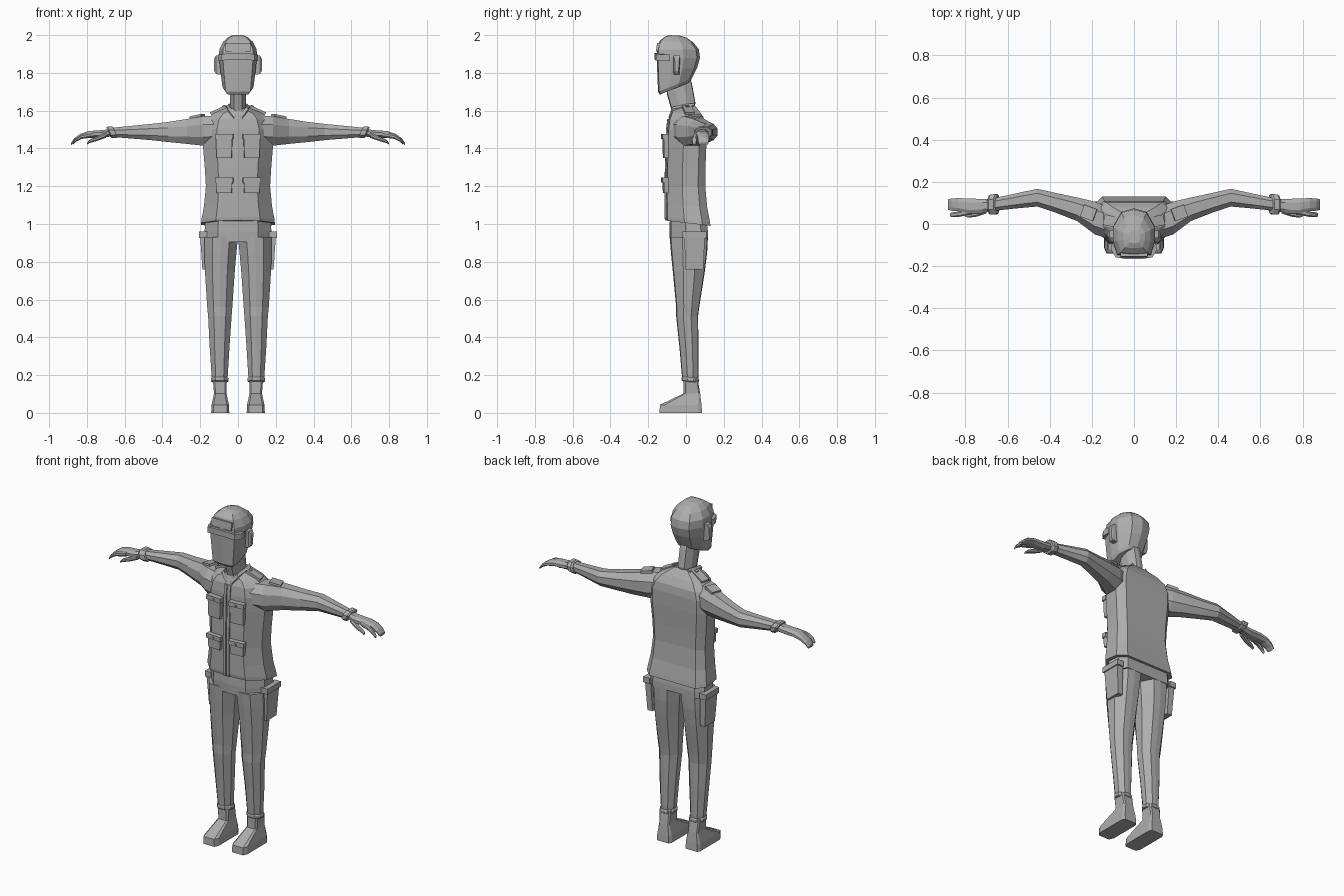
import bpy, bmesh, math
from mathutils import Matrix, Vector, Euler

grey = bpy.data.materials.new("plain_grey")
grey.diffuse_color = (0.42, 0.42, 0.42, 1)

# half outlines: (share of half width, share of depth from front to back)
BODY = [(0, 0), (.6, .04), (1, .42), (1, .82), (.78, 1), (0, 1)]
HEAD = [(0, 0), (.8, .03), (1, .33), (1, .62), (.6, .93), (0, 1)]
LIMB = [(0, 0), (.5, .03), (1, .33), (1, .68), (.5, .98), (0, 1)]
SHOE = [(0, 0), (.75, 0), (1, .12), (1, .92), (.8, 1), (0, 1)]


def finish(name, bm, mirror):
    bmesh.ops.recalc_face_normals(bm, faces=bm.faces)
    me = bpy.data.meshes.new(name)
    bm.to_mesh(me)
    bm.free()
    me.materials.append(grey)
    ob = bpy.data.objects.new(name, me)
    bpy.context.collection.objects.link(ob)
    if mirror:
        mod = ob.modifiers.new("mirror", 'MIRROR')
        mod.use_mirror_merge = False
    return ob


def loft(name, rings, mirror=False):
    bm = bmesh.new()
    vs = [[bm.verts.new(p) for p in r] for r in rings]
    n = len(vs[0])
    for a, b in zip(vs, vs[1:]):
        for i in range(n):
            j = (i + 1) % n
            bm.faces.new((a[i], a[j], b[j], b[i]))
    bm.faces.new(vs[0][::-1])
    bm.faces.new(vs[-1])
    return finish(name, bm, mirror)


def level(prof, zf, zb, w, f, b, cx=0):
    """Closed outline of half width w from y=f to y=b, tilted from zf to zb."""
    half = [(u * w, f + v * (b - f), zf + v * (zb - zf)) for u, v in prof]
    other = [(-x, y, z) for x, y, z in half[-2:0:-1]]
    return [(cx + x, y, z) for x, y, z in half + other]


def slice_x(x, cy, cz, hy, hz, lean=0):
    """Eight-sided cross-section of an arm at x."""
    pts = [(1, .42), (.5, 1), (-.5, 1), (-1, .42), (-1, -.42), (-.5, -1), (.5, -1), (1, -.42)]
    return [(x + lean * v, cy + u * hy, cz + v * hz) for u, v in pts]


def box(name, loc, size, rot=(0, 0, 0), taper=1, mirror=True):
    """Block whose bottom may be narrowed by taper."""
    bm = bmesh.new()
    bmesh.ops.create_cube(bm, size=1)
    for v in bm.verts:
        if v.co.z < 0:
            v.co.x *= taper
            v.co.y *= taper
    m = Matrix.Translation(loc) @ Euler(rot).to_matrix().to_4x4() @ Matrix.Diagonal((*size, 1))
    bm.transform(m)
    return finish(name, bm, mirror)


# head: front z, back z, half width, front y, back y
loft("head", [level(HEAD, *r) for r in [
    (1.685, 1.75, .07, -.138, .02), (1.70, 1.77, .082, -.148, .03),
    (1.80, 1.83, .093, -.152, .06), (1.88, 1.88, .10, -.155, .074),
    (1.925, 1.925, .099, -.153, .068), (1.968, 1.96, .078, -.14, .04),
    (1.99, 1.985, .052, -.115, .005), (2.0, 1.997, .028, -.09, -.03)]])

# band with a raised middle across the forehead
loft("forehead_band", [
    [(x, y, z - .017), (x, y + .04, z - .017), (x, y + .04, z + .017), (x, y, z + .017)]
    for x, y, z in [(-.107, -.125, 1.88), (-.088, -.158, 1.882), (-.04, -.166, 1.888),
                    (.04, -.166, 1.888), (.088, -.158, 1.882), (.107, -.125, 1.88)]])
box("brow_plate", (0, -.148, 1.935), (.13, .016, .045), (-.12, 0, 0), mirror=False)

# ears
loft("ears", [[(x, y0, 1.895 - i), (x, y1, 1.895 - i), (x, y1 - .005, 1.79 + i), (x, y0 + .002, 1.79 + i)]
              for x, y0, y1, i in [(.088, -.065, -.03, 0), (.116, -.067, -.032, .004),
                                   (.126, -.06, -.035, .02)]], True)

# neck
loft("neck", [level(LIMB, *r) for r in [
    (1.54, 1.56, .045, -.085, .03), (1.60, 1.64, .042, -.076, .05),
    (1.69, 1.74, .042, -.102, .032), (1.74, 1.78, .04, -.10, .02)]])

# jacket
jacket = [
    (1.018, .99, .195, -.105, .13), (1.035, 1.01, .193, -.108, .127),
    (1.10, 1.09, .18, -.108, .112), (1.20, 1.20, .17, -.108, .102),
    (1.30, 1.30, .176, -.106, .103), (1.42, 1.42, .186, -.102, .108),
    (1.50, 1.50, .186, -.10, .108), (1.555, 1.545, .168, -.093, .102),
    (1.585, 1.585, .13, -.08, .08), (1.61, 1.63, .052, -.072, .045)]
loft("jacket", [level(BODY, *r) for r in jacket])

# two raised front edges with a narrow gap between
loft("jacket_front_edges", [
    [(.003, f - .006, z), (.02, f - .005, z), (.02, f + .02, z), (.003, f + .02, z)]
    for z, _, _, f, _ in jacket[:-2]], True)

# collar flaps
loft("collar", [[(x, y, z), (x + .012, y - .004, z - .012), (x + .006, y, z - .035), (x - .006, y, z - .02)]
                for x, y, z in [(.012, -.088, 1.58), (.042, -.072, 1.62), (.05, 0, 1.635), (.045, .045, 1.64)]], True)

# jacket pockets with flaps
for name, z, h in [("chest", 1.412, .125), ("lower", 1.205, .08)]:
    box(name + "_pockets", (.073, -.108, z), (.088, .026, h), (0, 0, .08), .9)
    box(name + "_pocket_flaps", (.073, -.113, z + h / 2 - .012), (.096, .03, .026), (0, 0, .08))
    box(name + "_pocket_buttons", (.073, -.129, z + h / 2 - .014), (.01, .008, .01))

# shoulder straps and sleeve patches
box("shoulder_straps", (.10, .012, 1.602), (.09, .05, .016), (0, .42, .2))
box("strap_buttons", (.075, .008, 1.622), (.014, .018, .012), (0, .42, .2))
box("sleeve_patches", (.215, .052, 1.567), (.065, .06, .018), (0, .2, .35))

# arms: x, centre y, centre z, half depth, half height
loft("arms", [slice_x(*r) for r in [
    (.12, .005, 1.495, .075, .075), (.185, .028, 1.493, .078, .078),
    (.27, .07, 1.49, .056, .066), (.37, .10, 1.487, .047, .053),
    (.46, .125, 1.487, .042, .043), (.57, .108, 1.486, .035, .033),
    (.67, .092, 1.485, .03, .024)]], True)
loft("wrist_cuffs", [slice_x(*r, .012) for r in [
    (.648, .094, 1.485, .043, .026), (.655, .094, 1.485, .048, .031),
    (.678, .092, 1.485, .048, .031), (.685, .092, 1.485, .042, .026)]], True)

# hands with curled fingers and thumbs
loft("hands", [slice_x(*r) for r in [
    (.66, .092, 1.485, .026, .02), (.72, .085, 1.477, .034, .02),
    (.79, .085, 1.474, .036, .018), (.835, .092, 1.463, .031, .014),
    (.866, .092, 1.444, .029, .011), (.884, .092, 1.424, .025, .006)]], True)
loft("index_fingers", [slice_x(*r) for r in [
    (.77, .06, 1.473, .014, .014), (.83, .047, 1.462, .013, .012),
    (.86, .044, 1.444, .012, .01), (.874, .044, 1.425, .008, .005)]], True)
loft("thumbs", [slice_x(*r) for r in [
    (.70, .066, 1.47, .016, .014), (.745, .05, 1.452, .015, .012),
    (.785, .042, 1.438, .012, .009), (.80, .042, 1.425, .008, .005)]], True)

# trousers: hips, then legs as (z, inner x, outer x, front y, back y)
loft("trouser_hips", [level(BODY, *r) for r in [
    (.905, .925, .178, -.085, .116), (.96, .96, .177, -.088, .116),
    (1.04, 1.03, .172, -.085, .108)]])
legs = [(.18, .056, .138, -.02, .065), (.20, .054, .14, -.022, .066),
        (.35, .045, .15, -.035, .066), (.51, .034, .158, -.052, .064),
        (.56, .03, .163, -.052, .07), (.75, .017, .175, -.07, .10),
        (.85, .008, .178, -.08, .112), (.93, 0, .178, -.086, .116)]
loft("trouser_legs", [level(LIMB, z, z, (o - i) / 2, f, b, (o + i) / 2)
                      for z, i, o, f, b in legs], True)
loft("trouser_cuffs", [level(LIMB, z, z - .008, w, -.018 - w + .04, .063 + w - .04, .097)
                       for z, w in [(.168, .042), (.172, .046), (.186, .046), (.192, .042)]], True)

# thigh pockets
box("thigh_pockets", (.177, .045, .85), (.038, .11, .18), (0, .05, 0), .85)
box("thigh_pocket_flaps", (.185, .045, .943), (.042, .125, .032))

# boots: z, half width, front y, back y
loft("boots", [level(SHOE, z, z, w, f, b, cx) for z, w, f, b, cx in [
    (0, .048, -.14, .085, .094), (.043, .046, -.138, .082, .094),
    (.103, .033, -.012, .075, .094), (.18, .036, -.012, .062, .097)]], True)
